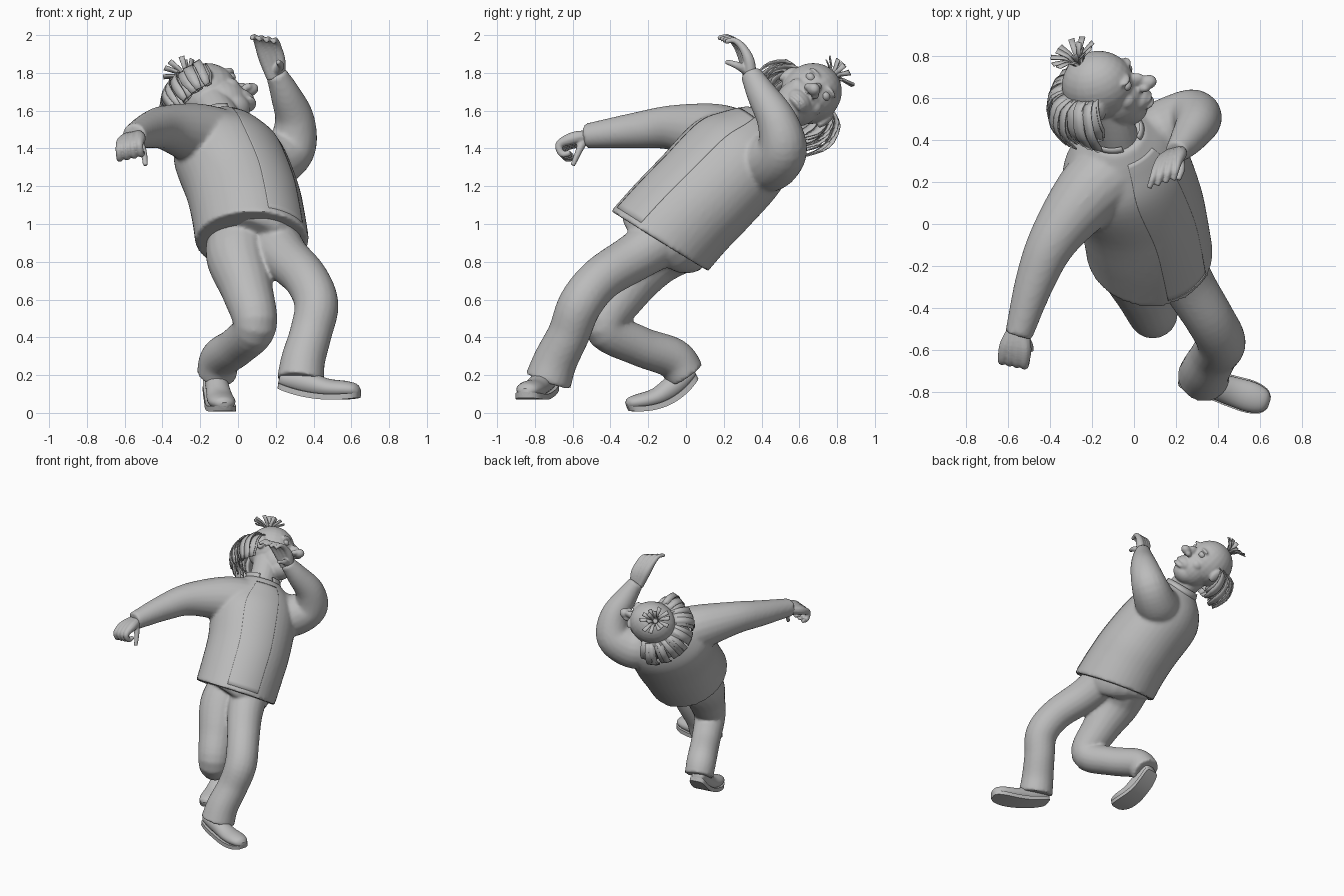
import bpy, bmesh, random
from math import sin, cos, pi, tau, radians
from mathutils import Vector, Matrix

random.seed(4)
cube = bpy.data.objects.get("Cube")
if cube:
    bpy.data.objects.remove(cube, do_unlink=True)

GREY = (0.5, 0.5, 0.5, 1)
grey = bpy.data.materials.new("plain_grey")
grey.use_nodes = True
grey.diffuse_color = GREY
grey.node_tree.nodes["Principled BSDF"].inputs["Base Color"].default_value = GREY


# ---------- helpers ----------
def smooth_rows(rows, steps=6):
    """Catmull-Rom interpolation through rows of any length."""
    p = [Vector(r) for r in rows]
    p = [p[0] * 2 - p[1]] + p + [p[-1] * 2 - p[-2]]
    out = []
    for a, b, c, d in zip(p, p[1:], p[2:], p[3:]):
        for i in range(steps):
            t = i / steps
            out.append((b * 2 + (c - a) * t + (a * 2 - b * 5 + c * 4 - d) * t ** 2
                        + (b * 3 - a - c * 3 + d) * t ** 3) * 0.5)
    return out + [p[-2]]


def ellipse(c, a, b, n=24, start=0, sweep=tau):
    count = n if sweep == tau else n + 1
    angles = [start + sweep * i / n for i in range(count)]
    return [c + a * cos(k) + b * sin(k) for k in angles]


def loft(bm, rings, closed=True):
    vs = [[bm.verts.new(p) for p in ring] for ring in rings]
    n = len(vs[0])
    for lo, hi in zip(vs, vs[1:]):
        for i in range(n if closed else n - 1):
            j = (i + 1) % n
            bm.faces.new((lo[i], lo[j], hi[j], hi[i]))
    if closed:
        bm.faces.new(vs[0][::-1])
        bm.faces.new(vs[-1])


def tube(bm, rows, n=20):
    """Round tube along rows of x, y, z, radius."""
    rows = smooth_rows(rows)
    pts = [Vector(r[:3]) for r in rows]
    rings, q, last = [], None, None
    for i, p in enumerate(pts):
        t = (pts[min(i + 1, len(pts) - 1)] - pts[max(i - 1, 0)]).normalized()
        q = last.rotation_difference(t) @ q if q else t.to_track_quat('Z', 'Y')
        last = t
        r = rows[i][3]
        rings.append(ellipse(p, q @ Vector((r, 0, 0)), q @ Vector((0, r, 0)), n))
    loft(bm, rings)


def ball(bm, frame, centre, radii):
    m = frame @ Matrix.Translation(centre) @ Matrix.Diagonal((*radii, 1))
    bmesh.ops.create_uvsphere(bm, u_segments=24, v_segments=16, radius=1, matrix=m)


def finish(name, bm, voxel=0, relax=4, thickness=0, angle=40):
    bmesh.ops.recalc_face_normals(bm, faces=bm.faces)
    me = bpy.data.meshes.new(name)
    bm.to_mesh(me)
    bm.free()
    me.materials.append(grey)
    me.shade_smooth()
    me.set_sharp_from_angle(angle=radians(angle))
    ob = bpy.data.objects.new(name, me)
    bpy.context.scene.collection.objects.link(ob)
    if voxel:
        mod = ob.modifiers.new("blend", 'REMESH')
        mod.mode, mod.voxel_size, mod.use_smooth_shade = 'VOXEL', voxel, True
        mod = ob.modifiers.new("relax", 'SMOOTH')
        mod.factor, mod.iterations = 0.5, relax
    if thickness:
        mod = ob.modifiers.new("thickness", 'SOLIDIFY')
        mod.thickness, mod.offset = thickness, 0


# ---------- torso frame: side, front, up ----------
up = Vector((-0.12, 0.64, 0.75)).normalized()
side = Vector((0.76, 0.55, -0.33))
side = (side - up * side.dot(up)).normalized()
front = side.cross(up)

# centre, half width, half depth, droop of the front, from hem to collar
body = smooth_rows([(0.075, -0.14, 0.91, 0.295, 0.295, 0.06), (0.055, -0.025, 1.04, 0.298, 0.29, 0.03),
                    (0.025, 0.1, 1.17, 0.303, 0.285, 0.01), (-0.045, 0.27, 1.355, 0.31, 0.27, 0),
                    (-0.065, 0.375, 1.455, 0.24, 0.21, 0), (-0.08, 0.43, 1.54, 0.13, 0.125, 0)])


def torso_rings(rows, grow, **arc):
    return [ellipse(Vector(r[:3]), side * (r[3] + grow),
                    front * (r[4] + grow) - up * r[5], 40, **arc) for r in rows]


# jacket with sleeves
bm = bmesh.new()
loft(bm, torso_rings(body, 0.004))
tube(bm, [(-0.08, 0.26, 1.42, 0.19), (-0.22, 0.14, 1.475, 0.165), (-0.38, -0.07, 1.51, 0.12),
          (-0.47, -0.27, 1.495, 0.095), (-0.55, -0.53, 1.465, 0.066)])
tube(bm, [(0.06, 0.38, 1.34, 0.17), (0.17, 0.45, 1.33, 0.155), (0.28, 0.51, 1.405, 0.133),
          (0.3, 0.48, 1.55, 0.106), (0.25, 0.4, 1.69, 0.08), (0.2, 0.34, 1.8, 0.055)])
finish("jacket", bm, 0.013, 4)

# shirt front between the jacket edges
bm = bmesh.new()
gap = 0.4
loft(bm, torso_rings(body[1:-3], 0.001, start=pi / 2 - gap, sweep=2 * gap), closed=False)
finish("shirt_front", bm, thickness=0.01)

# collar
bm = bmesh.new()
collar = [body[-1] - Vector((0, 0, 0.02, 0, 0, 0)), body[-1] + Vector((-0.01, 0.02, 0.02, -0.01, -0.01, 0))]
loft(bm, torso_rings(collar, 0.003, start=pi / 2 + gap, sweep=tau - 2 * gap), closed=False)
finish("collar", bm, thickness=0.01)

# trousers
bm = bmesh.new()
tube(bm, [(0.05, 0, 1.06, 0.25), (0.065, -0.12, 0.94, 0.268), (0.05, -0.17, 0.885, 0.21)])
tube(bm, [(0.03, -0.04, 0.93, 0.19), (0, -0.19, 0.82, 0.168), (0.05, -0.33, 0.645, 0.137),
          (0.09, -0.43, 0.46, 0.115), (0, -0.25, 0.355, 0.106), (-0.09, -0.07, 0.29, 0.108),
          (-0.115, 0, 0.2, 0.105)])
tube(bm, [(0.16, -0.08, 0.95, 0.15), (0.25, -0.27, 0.825, 0.128), (0.36, -0.45, 0.71, 0.118),
          (0.415, -0.56, 0.575, 0.117), (0.385, -0.62, 0.42, 0.112), (0.345, -0.69, 0.28, 0.117),
          (0.33, -0.73, 0.17, 0.125)])
finish("trousers", bm, 0.012, 4)


# ---------- shoes ----------
def shoe(name, heel, toe, sag):
    heel, d = Vector(heel), Vector(toe) - Vector(heel)
    across = d.cross(Vector((0, 0, 1))).normalized()
    rise = across.cross(d).normalized()
    shape = smooth_rows([(0, 0.03, 0.06), (0.04, 0.05, 0.09), (0.2, 0.06, 0.12),
                         (0.4, 0.063, 0.12), (0.6, 0.07, 0.1), (0.8, 0.072, 0.09),
                         (0.94, 0.055, 0.07), (1, 0.025, 0.04)], 3)
    upper, sole = bmesh.new(), bmesh.new()
    tops, slabs = [], []
    for t, w, h in shape:
        base = heel + d * t - rise * sag * 4 * t * (1 - t)
        tops.append(ellipse(base + rise * (h / 2 + 0.01), across * w, rise * h / 2))
        e = across * (w + 0.006)
        slabs.append([base - e, base + e, base + e + rise * 0.03, base - e + rise * 0.03])
    loft(upper, tops)
    loft(sole, slabs)
    finish(name + "_upper", upper)
    finish(name + "_sole", sole)


shoe("left_shoe", (0.22, -0.72, 0.13), (0.64, -0.85, 0.08), 0.03)
shoe("right_shoe", (-0.13, 0.06, 0.18), (-0.075, -0.3, 0.01), 0.058)


# ---------- hands: fingers run from the wrist and merge into a palm ----------
def hand(name, path, across, thumb):
    bm = bmesh.new()
    across = Vector(across).normalized()
    for k in (-1.5, -0.5, 0.5, 1.5):
        rows = []
        for (x, y, z, r), spread in zip(path, (0.014, 0.03, 0.036, 0.039, 0.041)):
            rows.append((*(Vector((x, y, z)) + across * k * spread), r))
        tube(bm, rows, 10)
    tube(bm, thumb, 10)
    finish(name, bm, 0.006, 2)


hand("left_hand", [(0.2, 0.34, 1.77, 0.03), (0.18, 0.32, 1.87, 0.03), (0.16, 0.285, 1.94, 0.022),
                   (0.145, 0.24, 1.98, 0.016), (0.13, 0.19, 1.975, 0.013)], (0.92, 0.3, -0.15),
     [(0.2, 0.33, 1.81, 0.03), (0.225, 0.27, 1.84, 0.02), (0.21, 0.21, 1.86, 0.013)])
hand("right_hand", [(-0.55, -0.5, 1.465, 0.03), (-0.565, -0.59, 1.445, 0.034),
                    (-0.575, -0.66, 1.41, 0.022), (-0.57, -0.645, 1.36, 0.018),
                    (-0.565, -0.6, 1.365, 0.016)], (1, -0.2, 0.2),
     [(-0.53, -0.54, 1.45, 0.028), (-0.5, -0.57, 1.38, 0.018), (-0.49, -0.6, 1.31, 0.013)])

# ---------- head frame: forward, left, up ----------
hu = Vector((-0.3, 0.75, 0.6)).normalized()
hf = Vector((0.93, 0.2, 0.2))
hf = (hf - hu * hf.dot(hu)).normalized()
hl = hu.cross(hf)
HEAD = Matrix.Translation((-0.17, 0.66, 1.69)) @ Matrix((hf, hl, hu)).transposed().to_4x4()

# skull, face, jaw, nose, lips, ears and neck
bm = bmesh.new()
ball(bm, HEAD, (0, 0, 0), (0.175, 0.157, 0.17))
ball(bm, HEAD, (0.06, 0, -0.1), (0.135, 0.122, 0.14))
ball(bm, HEAD, (0.095, 0, -0.175), (0.095, 0.09, 0.075))
ball(bm, HEAD, (0.15, 0, -0.125), (0.07, 0.075, 0.055))
ball(bm, HEAD, (0.18, 0, -0.02), (0.05, 0.026, 0.04))
ball(bm, HEAD, (0.235, 0, -0.045), (0.042, 0.036, 0.033))
for z in (-0.13, -0.163):
    ball(bm, HEAD, (0.195, 0, z), (0.035, 0.05, 0.015))
for s in (-1, 1):
    ball(bm, HEAD, (0.215, s * 0.032, -0.055), (0.026, 0.018, 0.02))
    ball(bm, HEAD, (0.145, s * 0.06, 0.045), (0.03, 0.045, 0.014))
    ball(bm, HEAD, (0.115, s * 0.07, -0.07), (0.05, 0.045, 0.045))
    ball(bm, HEAD, (-0.005, s * 0.16, -0.03), (0.035, 0.02, 0.055))
tube(bm, [(-0.07, 0.38, 1.51, 0.1), (-0.1, 0.48, 1.58, 0.1), (-0.15, 0.6, 1.66, 0.1)])
finish("head", bm, 0.008, 4)

for s, label in ((1, "left"), (-1, "right")):
    bm = bmesh.new()
    ball(bm, HEAD, (0.142, s * 0.062, 0.01), (0.028, 0.028, 0.024))
    finish(label + "_eye", bm)


# ---------- hair in flat locks ----------
def lock(bm, path, across, widths):
    pairs = []
    for p, w in zip(path, widths):
        pairs.append([bm.verts.new(HEAD @ (p + across * w * k)) for k in (-0.5, 0.5)])
    for a, b in zip(pairs, pairs[1:]):
        bm.faces.new((a[0], a[1], b[1], b[0]))


bm = bmesh.new()
for reach in (0.8, 0.9, 1):
    for i in range(20):
        az = radians(102 + 156 * i / 19 + random.uniform(-6, 6))
        out = Vector((cos(az), sin(az), 0))
        across = Vector((-sin(az), cos(az), random.uniform(-0.3, 0.3)))
        grow = reach * random.uniform(0.92, 1.08)
        curve = smooth_rows([(0.15, 0.03), (0.215, 0.015), (0.26, -0.06),
                             (0.26, -0.13), (0.235, -0.2)], 2)
        path = [out * max(r * grow, 0.145) + Vector((0, 0, z * grow)) for r, z in curve]
        lock(bm, path, across, [random.uniform(0.045, 0.07)] * 7 + [0.045, 0.03])
finish("hair_fringe", bm, thickness=0.006, angle=25)

# crown tuft
bm = bmesh.new()
for i in range(14):
    az = tau * i / 14 + random.uniform(-0.2, 0.2)
    out = Vector((cos(az), sin(az), 0))
    lean = random.uniform(0.35, 1.05)
    root = Vector((-0.05, 0, 0.15))
    path = [root + out * 0.015, root + out * 0.055 * lean + Vector((0, 0, 0.05)),
            root + out * 0.12 * lean + Vector((0, 0, 0.12 - 0.05 * lean))]
    lock(bm, path, Vector((-sin(az), cos(az), 0)), (0.018, 0.024, 0.03))
finish("hair_tuft", bm, thickness=0.006, angle=25)
